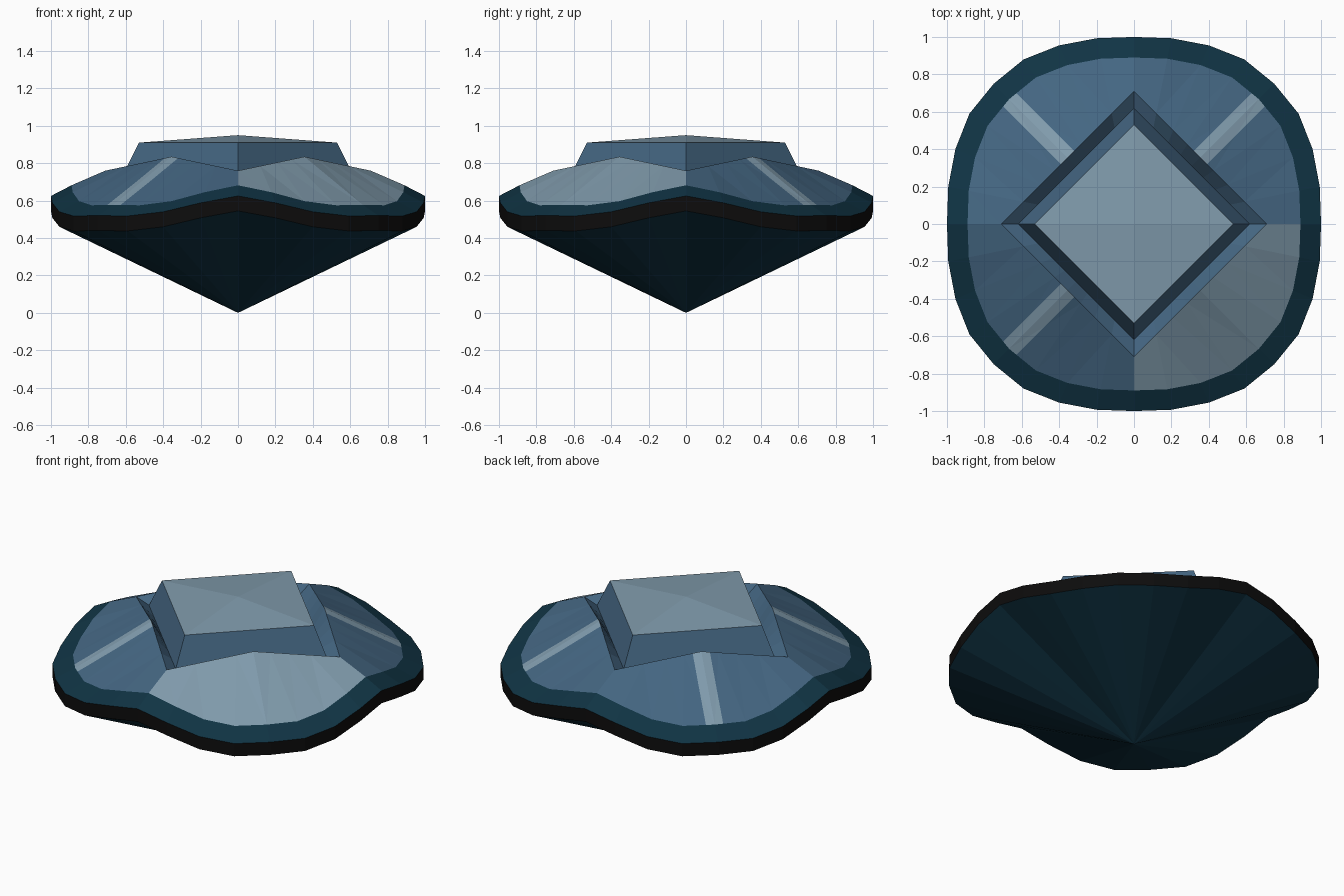
import bpy, bmesh, math
from mathutils import Vector

if "Cube" in bpy.data.objects:
    bpy.data.objects.remove(bpy.data.objects["Cube"])


def material(name, rgb):
    m = bpy.data.materials.new(name)
    m.diffuse_color = (*rgb, 1)
    m.use_nodes = True
    m.node_tree.nodes["Principled BSDF"].inputs["Base Color"].default_value = m.diffuse_color
    return m


LIGHT = material("pale blue grey", (0.216, 0.328, 0.413))
BLUE = material("slate blue", (0.058, 0.133, 0.223))
TEAL = material("dark teal", (0.0052, 0.034, 0.058))
BLACK = material("near black", (0.004, 0.0038, 0.0038))

# One octant of the rounded-square rim: x, y, height (from axis to diagonal)
OCTANT = [(1, 0, .625), (.993, .2, .588), (.955, .4, .54), (.88, .59, .518), (.75, .75, .52)]
QUAD = OCTANT + [(y, x, z) for x, y, z in reversed(OCTANT[1:-1])]


def rim(scale=1.0, dz=0.0):
    pts = []
    for k in range(4):
        for x, y, z in QUAD:
            for _ in range(k):
                x, y = -y, x
            pts.append(Vector((x * scale, y * scale, z + dz)))
    return pts


def ridge(size, low, rise):
    """Diamond ring lying under the rim's directions, highest at edge middles."""
    pts = []
    for p in rim():
        f = size / (abs(p.x) + abs(p.y))
        x, y = p.x * f, p.y * f
        pts.append(Vector((x, y, low + rise * (1 - abs(abs(x) - abs(y)) / size))))
    return pts


def diamond(size, z):
    return [Vector((size, 0, z)), Vector((0, size, z)), Vector((-size, 0, z)), Vector((0, -size, z))]


def loft(name, rings, mats, finish=None):
    """Skin rings from bottom to top; a ring of one point makes a tip."""
    bm = bmesh.new()
    vr = [[bm.verts.new(p) for p in r] for r in rings]
    for a, b in zip(vr, vr[1:]):
        n = max(len(a), len(b))
        for i in range(n):
            j = (i + 1) % n
            if len(a) == 1:
                bm.faces.new((a[0], b[j], b[i]))
            elif len(b) == 1:
                bm.faces.new((a[i], a[j], b[0]))
            else:
                bm.faces.new((a[i], a[j], b[j], b[i]))
    if finish:
        finish(bm)
    me = bpy.data.meshes.new(name)
    bm.to_mesh(me)
    bm.free()
    for m in mats:
        me.materials.append(m)
    ob = bpy.data.objects.new(name, me)
    bpy.context.collection.objects.link(ob)
    return ob


# Lobes: cut a stripe down each diagonal; the front right lobe is all pale
def paint_lobes(bm):
    bmesh.ops.triangulate(bm, faces=bm.faces[:])
    for s in (1, -1):
        n = Vector((1, s, 0)).normalized()
        for d in (.05, -.05):
            bmesh.ops.bisect_plane(bm, geom=bm.verts[:] + bm.edges[:] + bm.faces[:],
                                   plane_co=n * d, plane_no=n)
    for f in bm.faces:
        c = f.calc_center_median()
        stripe = abs(abs(c.x) - abs(c.y)) / math.sqrt(2) < .05
        f.material_index = int(stripe or (c.x > 0 and c.y < 0))


# Crown: pale shallow roof on blue sides
def paint_crown(bm):
    for f in bm.faces:
        f.normal_update()
        f.material_index = int(f.normal.z > .9)


loft("underside_cone", [[Vector((0, 0, 0))], rim(1, -.08)], [TEAL])
loft("edge_band", [rim(1, -.08), rim()], [BLACK])
loft("upper_rim", [rim(), rim(.89, .057)], [TEAL])
loft("lobes", [rim(.89, .057), ridge(.71, .76, .075)], [BLUE, LIGHT], paint_lobes)
loft("crown_groove", [ridge(.71, .76, .075), ridge(.62, .73, 0)], [BLUE])
loft("crown", [diamond(.62, .73), diamond(.53, .91), [Vector((0, 0, .95))]],
     [BLUE, LIGHT], paint_crown)
